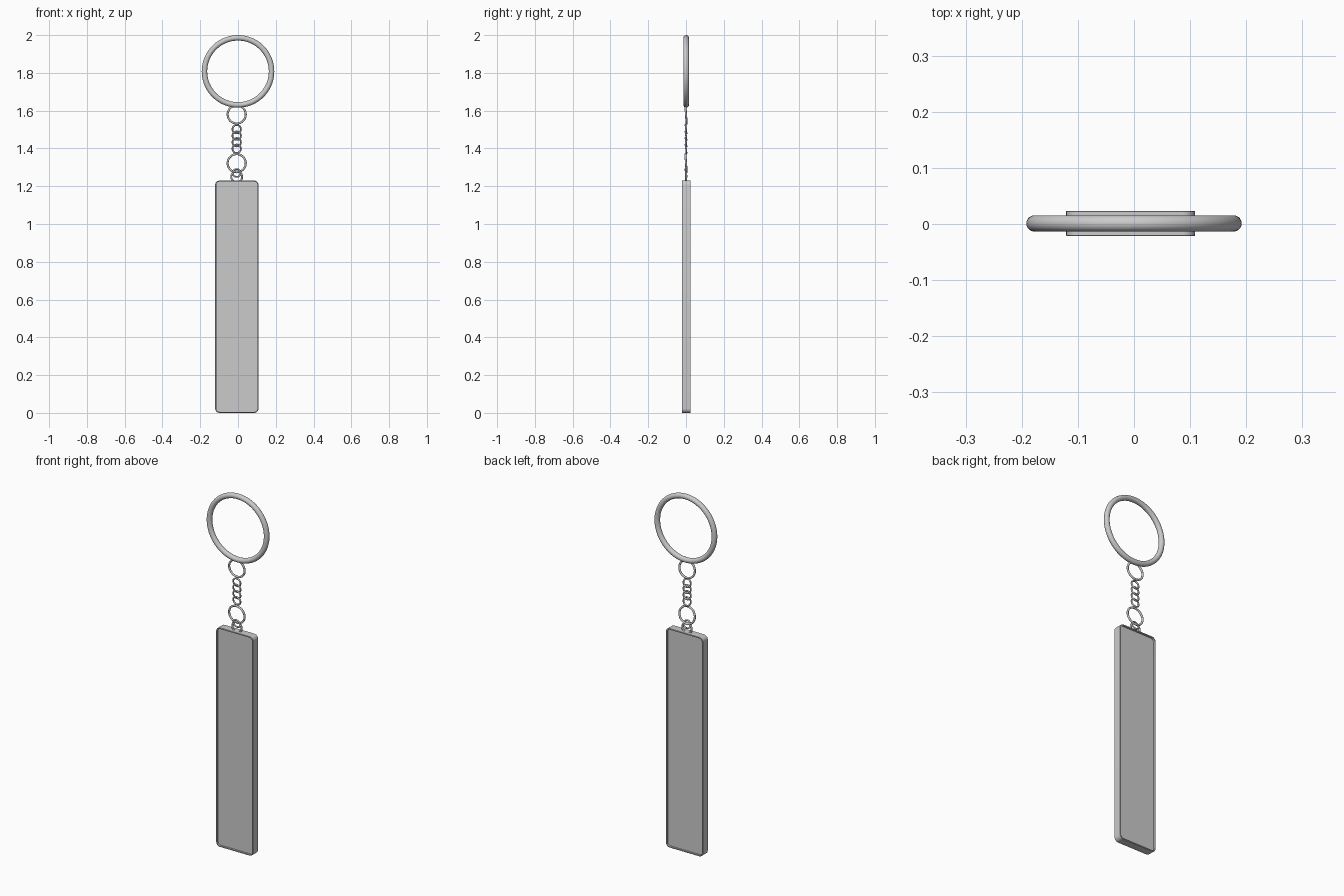
import bpy, bmesh, math
from mathutils import Vector

if "Cube" in bpy.data.objects:
    bpy.data.objects.remove(bpy.data.objects["Cube"])

def smooth(obj, angle=40):
    bpy.ops.object.select_all(action='DESELECT')
    obj.select_set(True)
    bpy.context.view_layer.objects.active = obj
    bpy.ops.object.shade_smooth_by_angle(angle=math.radians(angle))

def ring(name, x, y, z, major, minor, tilt=0, turn=0, segs=48, sides=12):
    """Torus facing the front, tilted about x and turned about z (degrees)."""
    bpy.ops.mesh.primitive_torus_add(
        major_radius=major, minor_radius=minor, major_segments=segs, minor_segments=sides,
        location=(x, y, z), rotation=(math.radians(90 + tilt), 0, math.radians(turn)))
    obj = bpy.context.object
    obj.name = name
    smooth(obj, 60)
    return obj

def outline(cx, cz, hw, hh, r, steps=6):
    """Rounded rectangle points in the xz plane."""
    pts = []
    for k, (sx, sz) in enumerate([(1, 1), (-1, 1), (-1, -1), (1, -1)]):
        for i in range(steps + 1):
            a = math.radians(90 * k + 90 * i / steps)
            pts.append((cx + sx * (hw - r) + r * math.cos(a),
                        cz + sz * (hh - r) + r * math.sin(a)))
    return pts

# Tag body: slim rounded bar with a thin raised rim around a recessed panel, front and back
CX, CY, CZ, HW, HH, HD, R = -0.006, 0.001, 0.615, 0.115, 0.615, 0.0225, 0.023
RIM, DEPTH = 0.006, 0.010
bm = bmesh.new()
# (inset, y offset) loops from the front panel, over the rim, to the back panel
loops = [(RIM, -HD + DEPTH), (RIM, -HD), (0.001, -HD), (0, -HD + 0.001),
         (0, HD - 0.001), (0.001, HD), (RIM, HD), (RIM, HD - DEPTH)]
rows = [[bm.verts.new((x, CY + y, z)) for x, z in outline(CX, CZ, HW - i, HH - i, R - i)]
        for i, y in loops]
for a, b in zip(rows, rows[1:]):
    for j in range(len(a)):
        k = (j + 1) % len(a)
        bm.faces.new((a[j], a[k], b[k], b[j]))
bm.faces.new(rows[0])
bm.faces.new(rows[-1])
bmesh.ops.recalc_face_normals(bm, faces=bm.faces)
mesh = bpy.data.meshes.new("tag_body")
bm.to_mesh(mesh)
bm.free()
body = bpy.data.objects.new("tag_body", mesh)
bpy.context.collection.objects.link(body)
smooth(body, 30)

# Large key ring
ring("key_ring", 0, 0.001, 1.808, 0.1775, 0.0145, segs=96, sides=20)

# Connecting rings above and below the chain
ring("upper_ring", -0.007, 0, 1.580, 0.048, 0.0055, tilt=4)
ring("lower_ring", -0.007, 0, 1.322, 0.048, 0.0055, tilt=4)

# Chain of small links, each tipped so it slips through the next
for i in range(4):
    ring(f"chain_link_{i + 1}", -0.007, 0, 1.502 - 0.0345 * i, 0.0225, 0.0045,
         tilt=8, segs=32, sides=10)

# Loop fixed to the top of the tag, and the link that joins it to the lower ring
ring("tag_loop", -0.007, 0.001, 1.250, 0.029, 0.005, segs=32)
ring("tag_link", -0.007, 0, 1.270, 0.021, 0.0045, tilt=10, segs=32)
